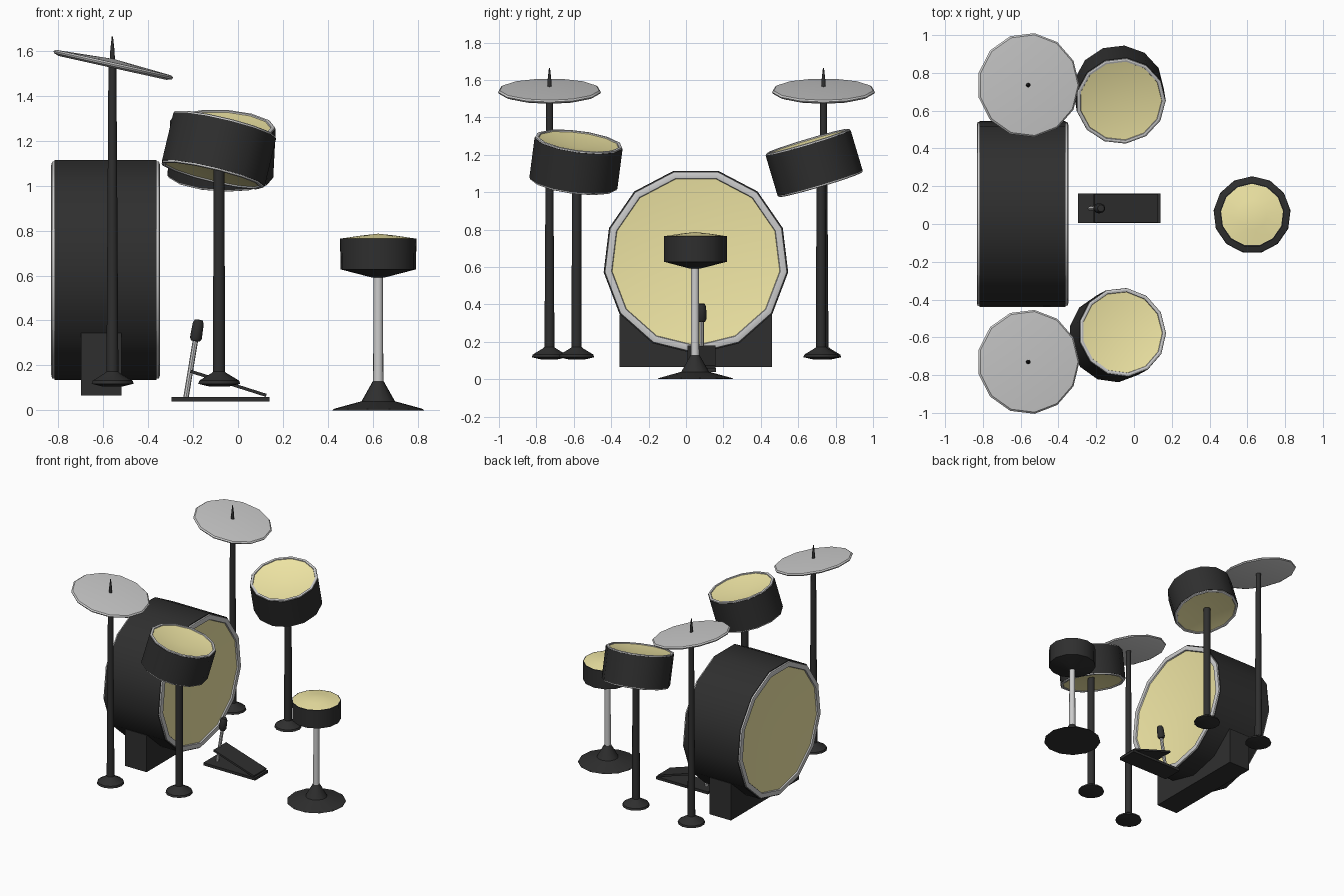
import bpy, bmesh, math
from mathutils import Matrix, Vector

if "Cube" in bpy.data.objects:
    bpy.data.objects.remove(bpy.data.objects["Cube"])

SIDES = 13


def material(name, rgb):
    m = bpy.data.materials.new(name)
    m.diffuse_color = (*rgb, 1)
    m.use_nodes = True
    m.node_tree.nodes["Principled BSDF"].inputs["Base Color"].default_value = m.diffuse_color
    return m


BLACK = material("black", (0.028, 0.028, 0.028))
CREAM = material("cream", (0.88, 0.8, 0.38))


def finish(name, bm, matrix, mat, angle=35):
    bmesh.ops.recalc_face_normals(bm, faces=bm.faces[:])
    me = bpy.data.meshes.new(name)
    bm.to_mesh(me)
    bm.free()
    ob = bpy.data.objects.new(name, me)
    bpy.context.collection.objects.link(ob)
    ob.matrix_world = matrix
    if mat:
        me.materials.append(mat)
    bpy.ops.object.select_all(action='DESELECT')
    ob.select_set(True)
    bpy.context.view_layer.objects.active = ob
    bpy.ops.object.shade_smooth_by_angle(angle=math.radians(angle))
    return ob


def lathe(name, profile, matrix, mat=None, closed=False, n=SIDES, phase=0):
    """Spin (radius, height) points about local z."""
    bm = bmesh.new()
    rings = []
    for r, z in profile:
        if r == 0:
            rings.append([bm.verts.new((0, 0, z))] * n)
        else:
            a = [phase + 2 * math.pi * i / n for i in range(n)]
            rings.append([bm.verts.new((r * math.cos(t), r * math.sin(t), z)) for t in a])
    pairs = list(zip(rings, rings[1:])) + ([(rings[-1], rings[0])] if closed else [])
    for lo, hi in pairs:
        for i in range(n):
            j = (i + 1) % n
            loop = list(dict.fromkeys([lo[i], lo[j], hi[j], hi[i]]))
            if len(loop) > 2:
                bm.faces.new(loop)
    return finish(name, bm, matrix, mat)


def box(name, centre, size, mat, tilt=0):
    bm = bmesh.new()
    bmesh.ops.create_cube(bm, size=1)
    bmesh.ops.scale(bm, vec=size, verts=bm.verts[:])
    return finish(name, bm, Matrix.Translation(centre) @ Matrix.Rotation(tilt, 4, 'Y'), mat)


def along(centre, axis):
    """Frame at centre whose z axis points along axis."""
    rot = Vector((0, 0, 1)).rotation_difference(Vector(axis))
    return Matrix.Translation(centre) @ rot.to_matrix().to_4x4()


def drum(name, matrix, R, length, depth, lip):
    h = length / 2
    lathe(name + "_shell", [(.92 * R, -h + lip), (R, -h + lip), (R, h - lip), (.92 * R, h - lip)],
          matrix, BLACK)
    for s, end in ((1, "top"), (-1, "bottom")):
        hoop = [(.99 * R, s * (h - 1.5 * lip)), (.985 * R, s * (h - .3 * lip)), (.955 * R, s * h),
                (.915 * R, s * (h - .2 * lip)), (.9 * R, s * (h - 1.5 * lip))]
        lathe(f"{name}_{end}_hoop", hoop, matrix, closed=True)
        lathe(f"{name}_{end}_head", [(.915 * R, s * (h - .8 * lip)), (0, s * (h - depth))],
              matrix, CREAM)


def stand(name, x, y, top, r_top):
    lathe(name, [(0, .105), (.05, .107), (.095, .118), (.09, .132), (.035, .165),
                 (.027, .172), (r_top, top), (0, top)],
          Matrix.Translation((x, y, 0)), BLACK)


# bass drum lying along x, on a block
drum("bass_drum", Matrix.Translation((-.59, .053, .632)) @ Matrix.Rotation(math.pi / 2, 4, 'Y'),
     .497, .485, .07, .015)
box("bass_drum_block", (-.61, .053, .205), (.18, .815, .28), BLACK)

# two tilted toms on stands
drum("front_tom", along((-.088, -.588, 1.16), (.055, .03, .23)), .239, .24, .04, .01)
drum("back_tom", along((-.076, .685, 1.157), (.012, -.07, .235)), .239, .245, .04, .01)
stand("front_tom_stand", -.085, -.585, 1.07, .025)
stand("back_tom_stand", -.085, .722, 1.07, .025)

# cymbals with stands and spikes
for side, y in (("front", -.73), ("back", .735)):
    stand(side + "_cymbal_stand", -.56, y, 1.54, .018)
    lathe(side + "_cymbal_spike", [(0, 1.5), (.014, 1.5), (.01, 1.6), (.003, 1.665), (0, 1.665)],
          Matrix.Translation((-.56, y, 0)), BLACK)
    lathe(side + "_cymbal", [(0, -.005), (.25, -.014), (.273, -.006), (.277, .002), (.268, .01), (0, .026)],
          Matrix.Translation((-.56, y, 1.54)) @ Matrix.Rotation(math.radians(12.5), 4, 'Y'))

# drum throne
seat = Matrix.Translation((.625, .048, 0))
turn = math.pi / 2
lathe("throne_base", [(0, 0), (.205, 0), (.2, .006), (.075, .04), (.024, .13), (0, .13)],
      seat, BLACK, phase=turn)
lathe("throne_post", [(0, .12), (.023, .12), (.021, .6), (0, .6)], seat, phase=turn)
lathe("throne_seat", [(0, .588), (.03, .592), (.17, .628), (.171, .765), (.165, .766)],
      seat, BLACK, phase=turn)
lathe("throne_cushion", [(.168, .765), (.08, .778), (0, .787)], seat, CREAM, phase=turn)

# kick pedal: plate, sloping board, rod and beater
box("pedal_plate", (-.078, .083, .05), (.435, .155, .02), BLACK)
box("pedal_board", (-.043, .083, .12), (.355, .15, .014), BLACK, math.atan2(.108, .34))
rod = along((-.232, .083, .055), (.042, 0, .255))
lathe("beater_rod", [(0, 0), (.012, 0), (.012, .27), (0, .27)], rod, n=8)
lathe("beater_head", [(0, .255), (.02, .257), (.027, .27), (.025, .335), (.018, .352), (0, .354)],
      rod, BLACK)
